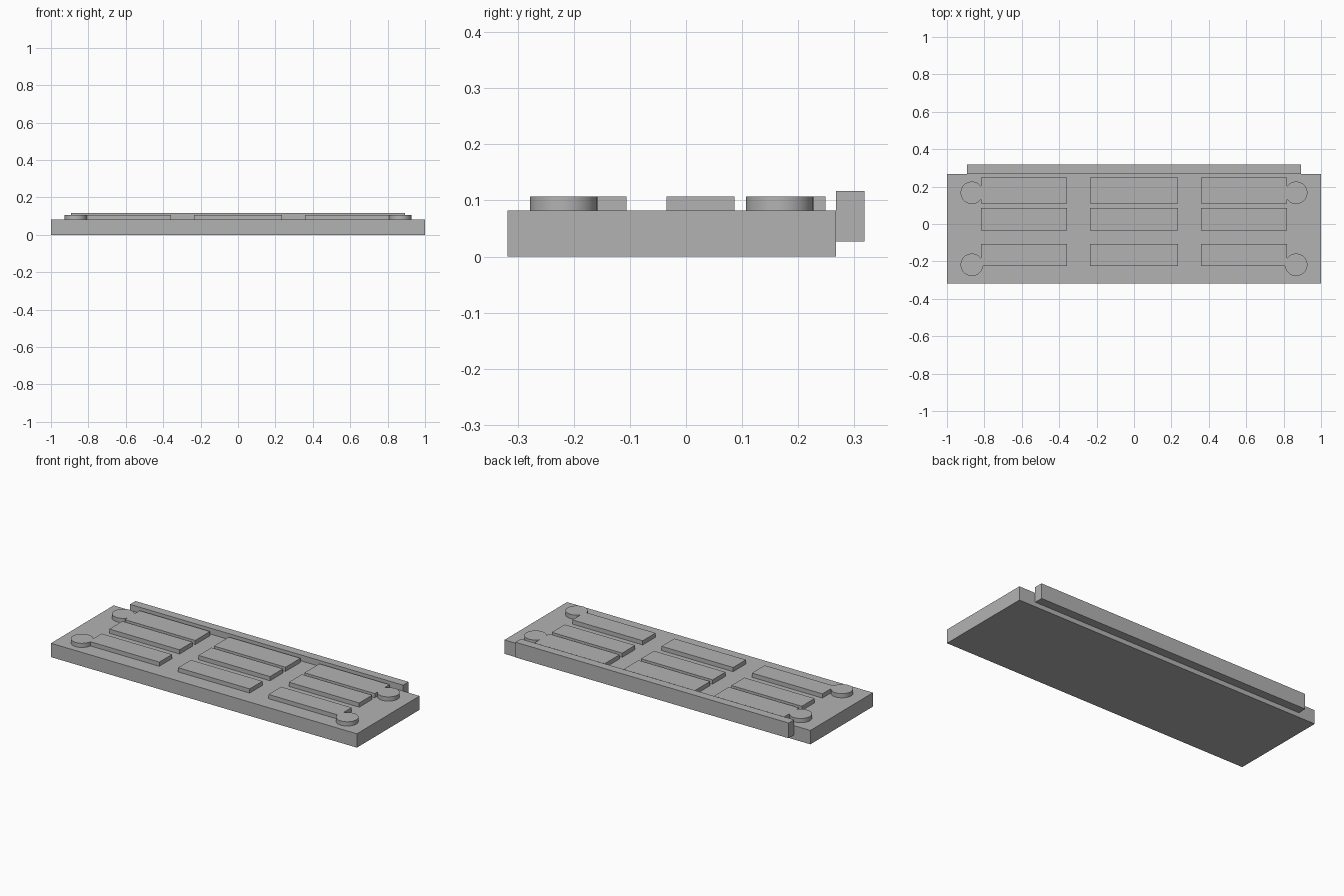
import bpy
import bmesh

cube = bpy.data.objects.get("Cube")
if cube:
    bpy.data.objects.remove(cube, do_unlink=True)

grey = bpy.data.materials.new("plain_grey")
grey.use_nodes = True
COLOUR = (0.45, 0.45, 0.45, 1)
grey.diffuse_color = COLOUR
grey.node_tree.nodes["Principled BSDF"].inputs["Base Color"].default_value = COLOUR

BASE_TOP, PAD_TOP = 0.082, 0.107


def finish(name, bm):
    mesh = bpy.data.meshes.new(name)
    bm.to_mesh(mesh)
    bm.free()
    mesh.materials.append(grey)
    obj = bpy.data.objects.new(name, mesh)
    bpy.context.collection.objects.link(obj)
    return obj


def box(name, x, y, z):
    """Box from (min, max) pairs on each axis."""
    bm = bmesh.new()
    bmesh.ops.create_cube(bm, size=1)
    for v in bm.verts:
        v.co = [lo + (c + 0.5) * (hi - lo) for c, (lo, hi) in zip(v.co, (x, y, z))]
    return finish(name, bm)


def disc(name, x, y, radius=0.06):
    bm = bmesh.new()
    bmesh.ops.create_cone(bm, cap_ends=True, segments=48, radius1=radius,
                          radius2=radius, depth=PAD_TOP - BASE_TOP)
    bmesh.ops.translate(bm, verts=bm.verts, vec=(x, y, (PAD_TOP + BASE_TOP) / 2))
    return finish(name, bm)


def weld(obj, other):
    """Merge another solid into obj and remove it."""
    mod = obj.modifiers.new("weld", 'BOOLEAN')
    mod.operation, mod.solver, mod.object = 'UNION', 'EXACT', other
    bpy.context.view_layer.objects.active = obj
    bpy.ops.object.modifier_apply(modifier=mod.name)
    bpy.data.objects.remove(other, do_unlink=True)


# Base plank and the rail along its back edge
box("base_plank", (-1, 1), (-0.318, 0.267), (0, BASE_TOP))
box("back_rail", (-0.893, 0.893), (0.267, 0.318), (0.027, 0.117))

# Three by three raised pads; the outer front and back pads end in round tabs
columns = {"right": (-0.817, -0.357), "centre": (-0.234, 0.234), "left": (0.357, 0.817)}
rows = {"front": ((-0.225, -0.106), -0.218),
        "middle": ((-0.035, 0.086), None),
        "back": ((0.11, 0.249), 0.167)}
for row, (y, tab_y) in rows.items():
    for col, x in columns.items():
        pad = box(f"{row}_{col}_pad", x, y, (BASE_TOP, PAD_TOP))
        if tab_y is not None and col != "centre":
            side = 1 if col == "left" else -1
            weld(pad, disc("round_tab", side * 0.867, tab_y))
        # Smooth the round walls, keep the rims sharp
        bpy.ops.object.select_all(action='DESELECT')
        bpy.context.view_layer.objects.active = pad
        pad.select_set(True)
        bpy.ops.object.shade_smooth_by_angle()
